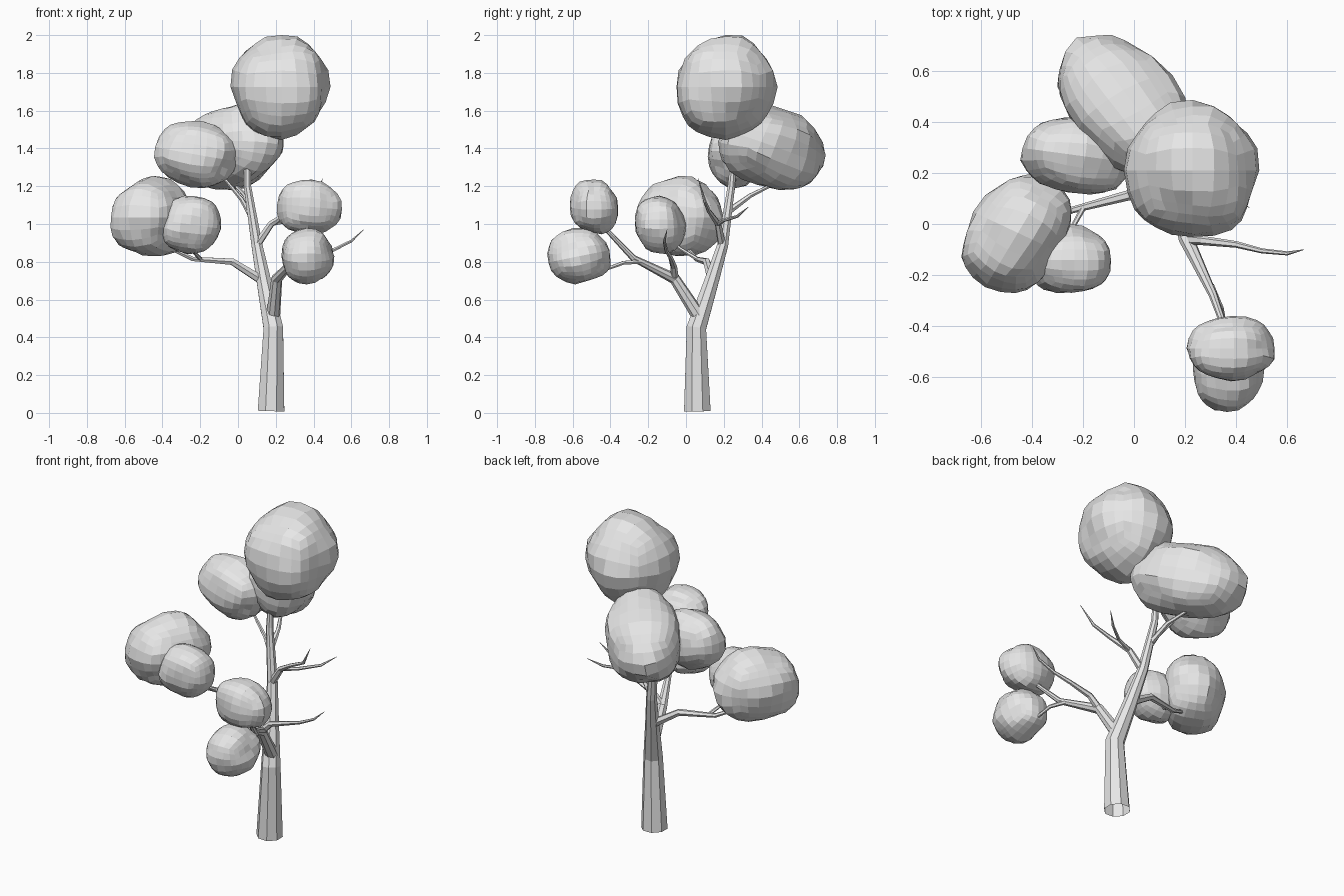
import bpy
import bmesh
from math import radians
from mathutils import Matrix, Vector, noise

if "Cube" in bpy.data.objects:
    bpy.data.objects.remove(bpy.data.objects["Cube"], do_unlink=True)

grey = bpy.data.materials.new("plain grey")
grey.use_nodes = True
grey.diffuse_color = (0.8, 0.8, 0.8, 1)
grey.node_tree.nodes["Principled BSDF"].inputs["Base Color"].default_value = (0.8, 0.8, 0.8, 1)


def branch(name, points, sides=6):
    """Tapered tube with flat sides; each point is x, y, z, radius."""
    curve = bpy.data.curves.new(name, "CURVE")
    curve.dimensions = "3D"
    curve.bevel_depth = 1
    curve.bevel_resolution = sides // 2 - 2
    spline = curve.splines.new("POLY")
    spline.points.add(len(points) - 1)
    for point, (x, y, z, r) in zip(spline.points, points):
        point.co = (x, y, z, 1)
        point.radius = r
    tube = bpy.data.objects.new(name + " path", curve)
    bpy.context.collection.objects.link(tube)
    bpy.context.view_layer.update()
    evaluated = tube.evaluated_get(bpy.context.evaluated_depsgraph_get())
    mesh = bpy.data.meshes.new_from_object(evaluated)
    bpy.data.objects.remove(tube, do_unlink=True)
    finish(name, mesh)


def finish(name, mesh):
    mesh.materials.clear()
    mesh.materials.append(grey)
    for face in mesh.polygons:
        face.use_smooth = False
        face.material_index = 0
    bpy.context.collection.objects.link(bpy.data.objects.new(name, mesh))


def foliage(name, low, high, stretch=(1, 1, 1), turn=(0, 0, 0), seed=0):
    """Lumpy faceted ball, stretched and turned, then fitted to its bounds."""
    bm = bmesh.new()
    bmesh.ops.create_cube(bm, size=2)
    bmesh.ops.subdivide_edges(bm, edges=bm.edges[:], cuts=5, use_grid_fill=True)
    spin = Matrix.Identity(3)
    for angle, axis in zip(turn, "XYZ"):
        spin = Matrix.Rotation(radians(angle), 3, axis) @ spin
    shift = Vector((seed * 3.7, seed * 1.9, seed * 2.3))
    for v in bm.verts:
        d = v.co.normalized()
        lump = 1 + 0.13 * noise.noise(d * 1.4 + shift) + 0.03 * noise.noise(d * 4 + shift)
        v.co = spin @ Vector(a * b * lump for a, b in zip(d, stretch))
    for i in range(3):
        values = [v.co[i] for v in bm.verts]
        small, span = min(values), max(values) - min(values)
        for v in bm.verts:
            v.co[i] = low[i] + (v.co[i] - small) / span * (high[i] - low[i])
    mesh = bpy.data.meshes.new(name)
    bm.to_mesh(mesh)
    bm.free()
    finish(name, mesh)


# Trunk and main limbs
branch("trunk", [(.175, .06, .01, .076), (.187, .055, .45, .056), (.14, .13, .68, .042),
                 (.1, .195, .89, .031), (.05, .24, 1.2, .021), (.05, .26, 1.45, .015)], 8)
branch("front_limb", [(.185, .075, .5, .038), (.205, -.06, .71, .03),
                      (.31, -.28, .82, .017), (.37, -.45, 1.0, .011)], 8)
branch("right_limb", [(.13, .14, .7, .026), (-.03, .11, .8, .02),
                      (-.24, .055, .815, .013), (-.42, -.02, .9, .008)])

# Thin twigs
branch("front_twig", [(.3, -.24, .8, .013), (.34, -.33, .795, .011), (.37, -.48, .74, .008)])
branch("left_twig", [(.205, -.06, .71, .022), (.27, -.065, .775, .018), (.4, -.08, .82, .013),
                     (.5, -.105, .86, .01), (.6, -.115, .91, .008), (.665, -.1, .97, .001)])
branch("upper_twig", [(.1, .19, .89, .022), (.175, .17, 1.0, .018), (.28, .12, 1.07, .012),
                      (.38, .1, 1.12, .009), (.45, .065, 1.24, .001)])
branch("upper_side_twig", [(.175, .17, 1.0, .013), (.28, .2, 1.02, .01),
                           (.38, .27, 1.04, .008), (.45, .33, 1.09, .001)])
branch("back_twig", [(.065, .23, 1.07, .018), (.04, .34, 1.15, .013), (-.03, .48, 1.22, .008)])
branch("right_twig", [(.075, .22, 1.03, .016), (.02, .24, 1.13, .012), (-.08, .26, 1.25, .008)])
branch("lower_right_twig", [(-.2, .06, .815, .011), (-.25, -.03, .87, .009), (-.26, -.12, .95, .006)])

# Foliage clumps
foliage("top_foliage", (-.04, -.05, 1.445), (.49, .485, 2.0), seed=1)
foliage("back_foliage", (-.3, .17, 1.18), (.24, .74, 1.65), (.72, 1.15, .8), (-18, 8, 32), 2)
foliage("right_foliage", (-.445, .115, 1.19), (.0, .42, 1.545), (1.2, .85, .95), (0, 10, -8), 3)
foliage("outer_right_foliage", (-.675, -.27, .83), (-.245, .2, 1.255), (.8, 1.1, .9), (0, 0, -28), 4)
foliage("lower_right_foliage", (-.41, -.27, .84), (-.09, .0, 1.15), (1.1, .9, 1), (0, 8, 0), 5)
foliage("front_foliage", (.205, -.615, .945), (.55, -.36, 1.235), (1.15, .85, .95), (0, 5, 0), 6)
foliage("lower_front_foliage", (.23, -.735, .68), (.51, -.4, .98), (.9, 1.1, 1), (12, 0, 0), 7)
